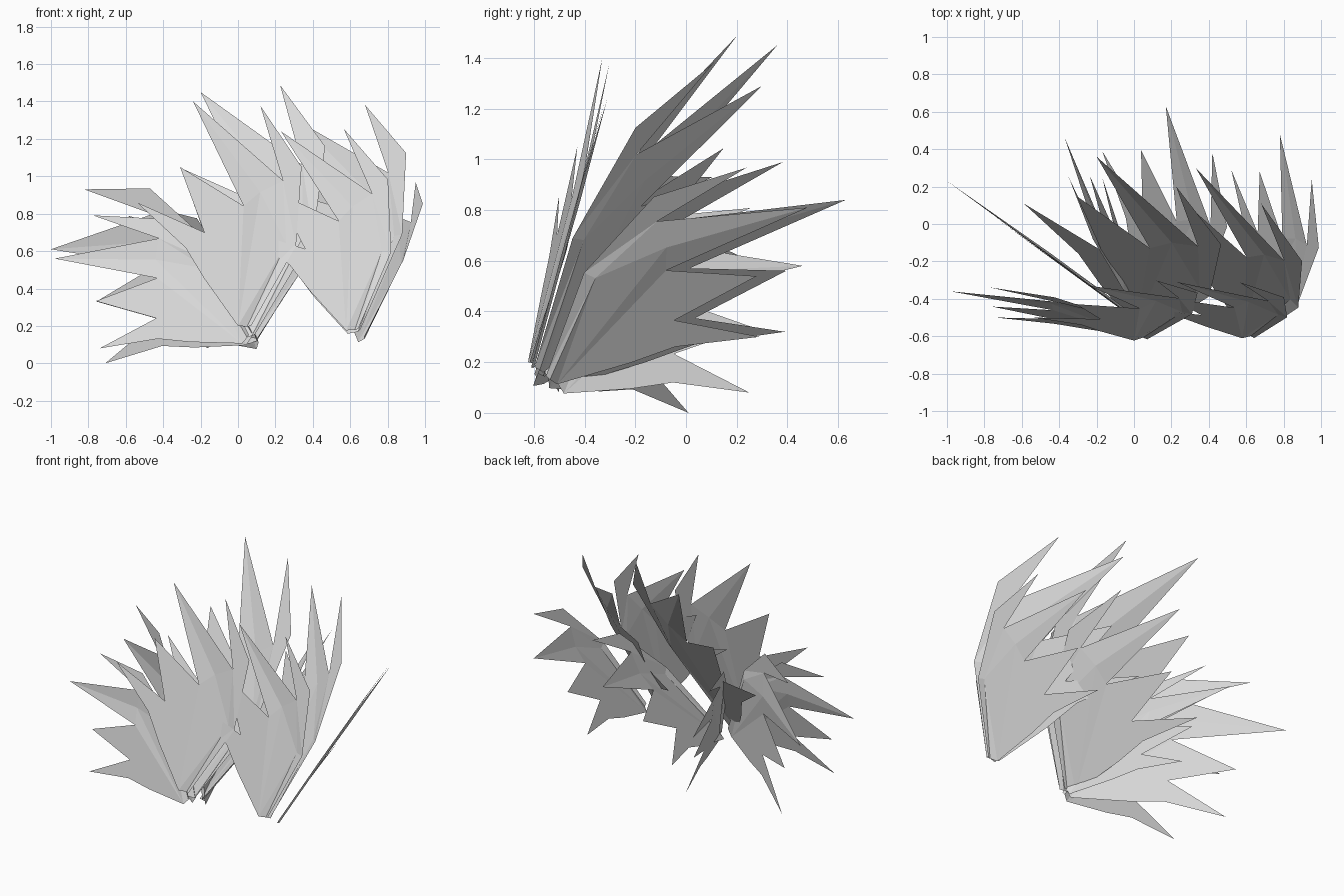
import bpy
import bmesh
from mathutils import Matrix, Vector

cube = bpy.data.objects.get("Cube")
if cube:
    bpy.data.objects.remove(cube, do_unlink=True)

# One pale grey for every blade
grey = bpy.data.materials.new("pale_grey")
grey.use_nodes = True
colour = (0.7, 0.7, 0.7, 1)
grey.diffuse_color = colour
grey.node_tree.nodes["Principled BSDF"].inputs["Base Color"].default_value = colour

# Jagged blade profile around its root: left edge, then spikes and notches
LOW_TIP, LONG_TIP = (-0.575, 0.68), (-0.275, 1.235)
LEFT_EDGE = [(-0.035, 0), (-0.215, 0.26), (-0.315, 0.43)]
SPIKES = [LOW_TIP, (-0.215, 0.515), (-0.345, 0.875), (-0.005, 0.66),
          LONG_TIP, (0.205, 0.80)]
# Last spike and right edge, and the shallow crease that runs inside them
RIGHT_EDGE = [(0.085, 1.21), (0.305, 0.875), (0.275, 0.44), (0.035, 0)]
CREASE = [(0.085, 0.74), (0.224, 0.455), (0.015, 0)]
FOLD = -0.012


def blade(name, root, low_tip, long_tip):
    """Place the profile so that its root and two spike tips land on the given points."""
    root = Vector(root)
    a, b = Vector(low_tip) - root, Vector(long_tip) - root
    inv = Matrix((LOW_TIP, LONG_TIP)).transposed().inverted()
    u = a * inv[0][0] + b * inv[1][0]
    v = a * inv[0][1] + b * inv[1][1]
    n = u.cross(v).normalized() * v.length

    bm = bmesh.new()

    def verts(points, lift=0):
        return [bm.verts.new(root + u * x + v * y + n * lift) for x, y in points]

    body = verts(LEFT_EDGE + SPIKES)
    notch = body[-1]
    tip, corner, bend, foot = verts(RIGHT_EDGE)
    upper, middle, lower = verts(CREASE, FOLD)
    for loop in (body + [upper, middle, lower], [notch, tip, corner, bend],
                 [notch, bend, middle, upper], [middle, bend, foot, lower]):
        bm.faces.new(list(reversed(loop)))
    # Normals must be known before the concave outline is split
    bm.normal_update()
    bmesh.ops.triangulate(bm, faces=bm.faces[:], ngon_method='EAR_CLIP')

    mesh = bpy.data.meshes.new(name)
    bm.to_mesh(mesh)
    bm.free()
    mesh.materials.append(grey)
    obj = bpy.data.objects.new(name, mesh)
    bpy.context.collection.objects.link(obj)


# Large cluster on the right: root, low tip, long tip
blade("large_front_blade", (0.035, -0.62, 0.20), (-0.54, -0.50, 0.86), (-0.24, -0.33, 1.40))
blade("large_top_blade", (0.05, -0.57, 0.15), (-0.59, 0.11, 0.79), (-0.20, 0.36, 1.45))
blade("large_back_blade", (0.08, -0.50, 0.12), (-0.17, 0.39, 0.32), (0.17, 0.63, 0.84))
blade("outer_front_blade", (0.04, -0.60, 0.13), (-0.74, -0.50, 0.08), (-0.98, -0.36, 0.56))
blade("outer_middle_blade", (0.06, -0.55, 0.13), (-0.71, 0.01, 0.0), (-1.0, 0.23, 0.61))
blade("outer_back_blade", (0.10, -0.50, 0.10), (-0.17, 0.25, 0.08), (-0.37, 0.46, 0.58))

# Small cluster on the left
blade("small_front_blade", (0.61, -0.61, 0.18), (0.01, -0.45, 0.72), (0.23, -0.31, 1.24))
blade("small_top_blade", (0.62, -0.58, 0.17), (0.05, 0.11, 0.65), (0.33, 0.30, 1.29))
blade("small_back_blade", (0.66, -0.53, 0.13), (0.52, 0.29, 0.30), (0.78, 0.48, 0.81))
